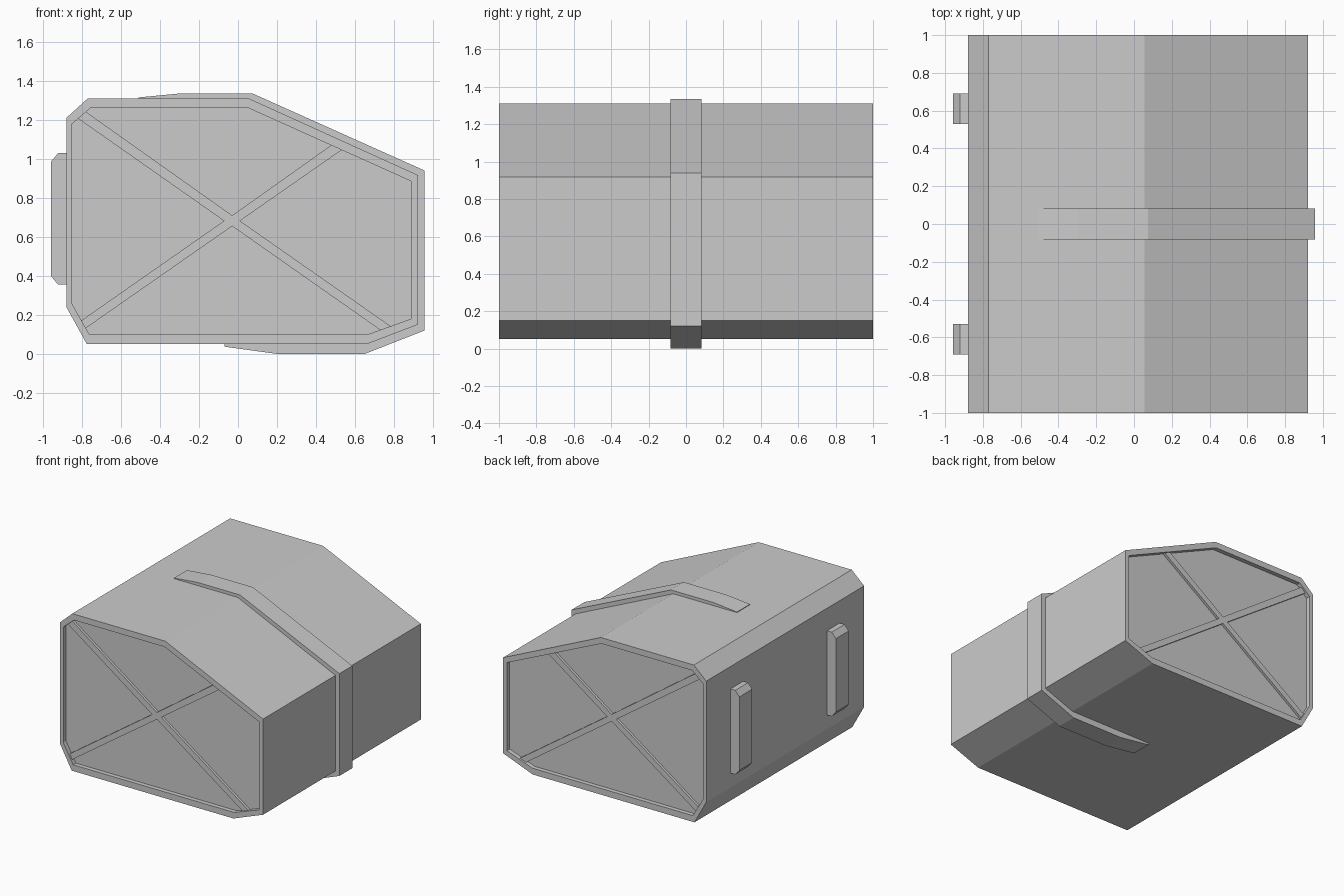
import bpy, bmesh


def finish(name, bm):
    bmesh.ops.recalc_face_normals(bm, faces=bm.faces)
    mesh = bpy.data.meshes.new(name)
    bm.to_mesh(mesh)
    bm.free()
    obj = bpy.data.objects.new(name, mesh)
    bpy.context.collection.objects.link(obj)
    return obj


def loft(name, sections):
    """Join (xz profile, y) sections with equal point counts, capping both ends."""
    bm = bmesh.new()
    rings = [[bm.verts.new((x, y, z)) for x, z in prof] for prof, y in sections]
    for a, b in zip(rings, rings[1:]):
        for i in range(len(a)):
            j = (i + 1) % len(a)
            bm.faces.new((a[i], a[j], b[j], b[i]))
    bm.faces.new(rings[0])
    bm.faces.new(rings[-1])
    return finish(name, bm)


# Container body with a recessed panel in each end
outer = [(-0.88, 0.24), (-0.775, 0.05), (0.66, 0.05), (0.922, 0.15),
         (0.922, 0.917), (0.055, 1.31), (-0.77, 1.31), (-0.88, 1.21)]
inner = [(-0.85, 0.255), (-0.762, 0.10), (0.665, 0.10), (0.888, 0.18),
         (0.888, 0.885), (0.05, 1.262), (-0.755, 1.262), (-0.85, 1.18)]
D = 0.035
loft("body", [(inner, -1 + D), (inner, -1), (outer, -1),
              (outer, 1), (inner, 1), (inner, 1 - D)])

# Raised cross braces on the end panels
cross = [(-0.825, 1.21), (-0.785, 1.245), (-0.03, 0.71), (0.485, 1.075),
         (0.535, 1.048), (0.01, 0.682), (0.79, 0.137), (0.737, 0.117),
         (-0.03, 0.655), (-0.78, 0.132), (-0.805, 0.17), (-0.072, 0.682)]
for side, label in ((-1, "front"), (1, "back")):
    loft(label + "_cross_brace",
         [(cross, side * (1 - D - 0.01)), (cross, side * (1 - D + 0.02))])

# Strap wrapping the right side, tapering at both ends
strap = [(-0.51, 1.30), (-0.51, 1.315), (-0.30, 1.335), (0.075, 1.335),
         (0.957, 0.94), (0.957, 0.12), (0.65, 0.0), (0.20, 0.0),
         (-0.07, 0.037), (-0.07, 0.06), (0.65, 0.06), (0.91, 0.16),
         (0.91, 0.905), (0.05, 1.30)]
loft("strap", [(strap, -0.082), (strap, 0.082)])

# Pair of chamfered rails on the left side
rail = [(-0.87, 1.03), (-0.922, 1.03), (-0.958, 0.987),
        (-0.958, 0.398), (-0.922, 0.355), (-0.87, 0.355)]
for side, label in ((-1, "front"), (1, "back")):
    loft(label + "_rail", [(rail, side * 0.53), (rail, side * 0.692)])
